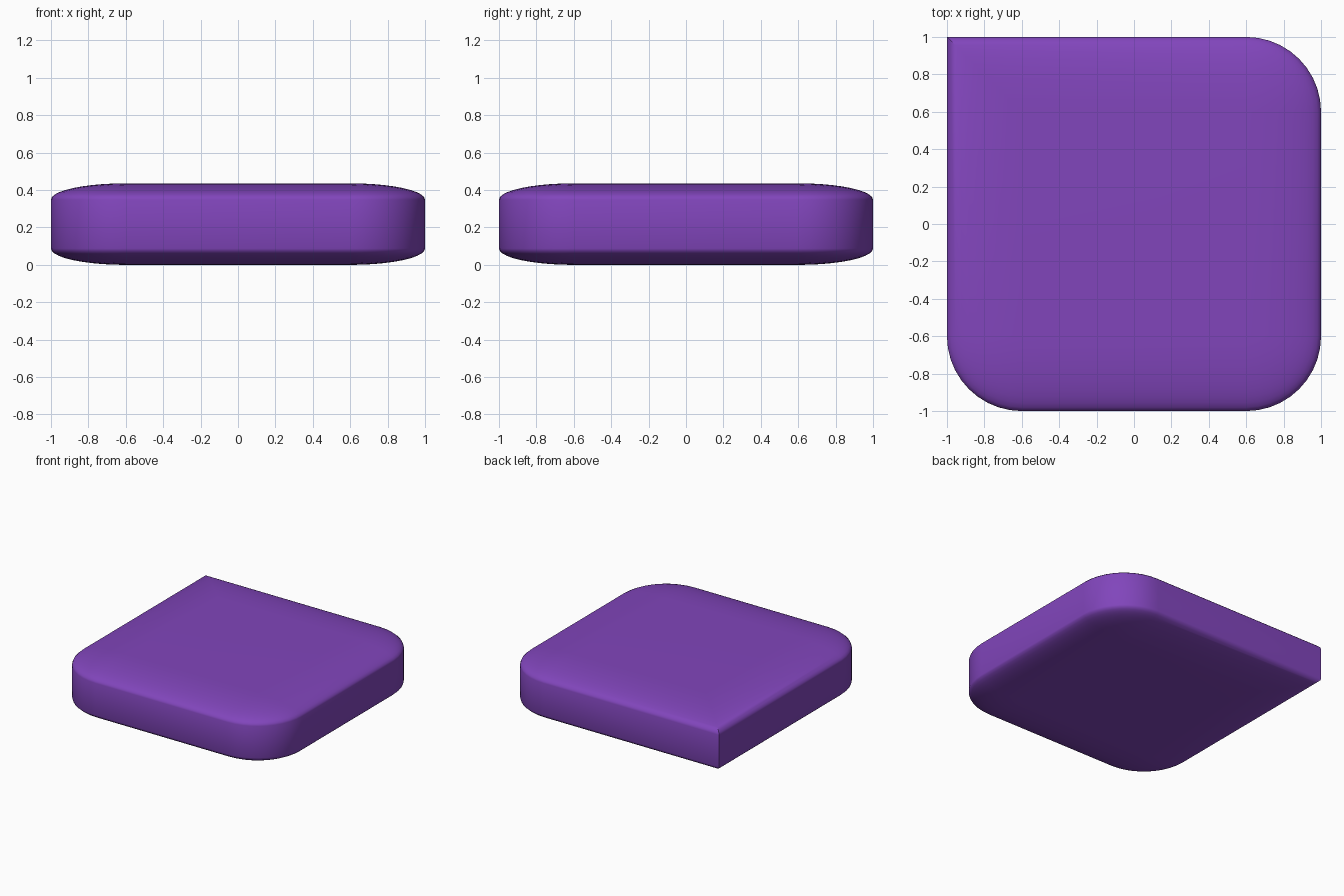
import bpy, bmesh

if "Cube" in bpy.data.objects:
    bpy.data.objects.remove(bpy.data.objects["Cube"])

HEIGHT = 0.436
RADIUS = 0.4

# Cube rounded on every edge except the upright back-left one
bm = bmesh.new()
bmesh.ops.create_cube(bm, size=2)
rounded = [e for e in bm.edges
           if not all(v.co.x < 0 and v.co.y > 0 for v in e.verts)]
bmesh.ops.bevel(bm, geom=rounded, offset=RADIUS, offset_type='OFFSET',
                segments=10, profile=0.5, affect='EDGES', clamp_overlap=True)

# Flatten into a slab standing on the floor
for v in bm.verts:
    v.co.z = (v.co.z + 1) * HEIGHT / 2
bmesh.ops.recalc_face_normals(bm, faces=bm.faces)
mesh = bpy.data.meshes.new("rounded_slab")
bm.to_mesh(mesh)
bm.free()

slab = bpy.data.objects.new("rounded_slab", mesh)
bpy.context.collection.objects.link(slab)

# Purple finish, smooth with the sharp corner kept
purple = bpy.data.materials.new("purple")
purple.diffuse_color = (0.22, 0.06, 0.50, 1)
purple.use_nodes = True
purple.node_tree.nodes["Principled BSDF"].inputs["Base Color"].default_value = purple.diffuse_color
mesh.materials.append(purple)
bpy.context.view_layer.objects.active = slab
slab.select_set(True)
bpy.ops.object.shade_smooth_by_angle()
